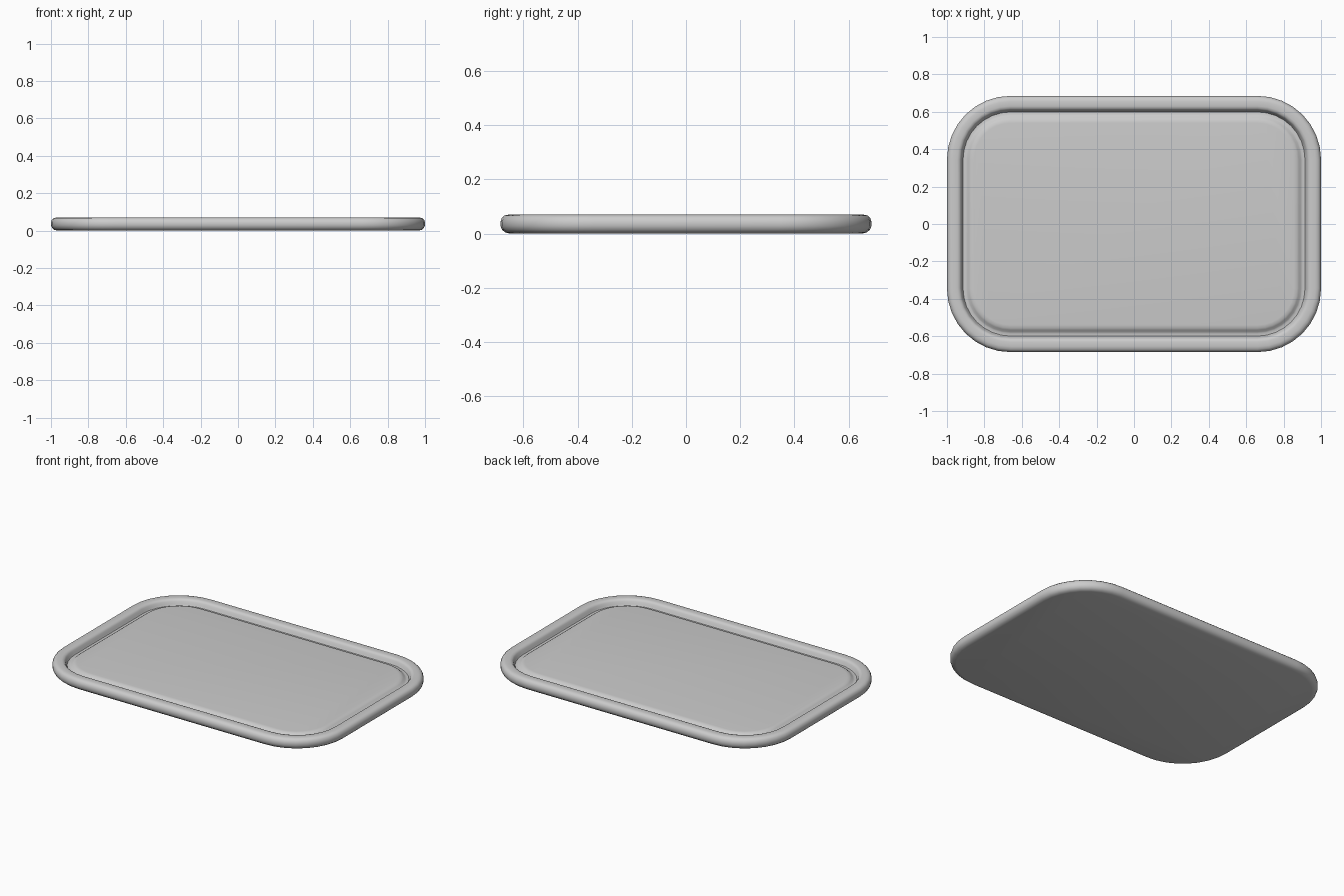
import bpy, bmesh, math

if "Cube" in bpy.data.objects:
    bpy.data.objects.remove(bpy.data.objects["Cube"])

HX, HY, R, SEG = 1.0, 0.685, 0.34, 8


def ring(inset):
    # Rounded rectangle outline, moved inward by inset
    pts = []
    r = R - inset
    for k, (sx, sy) in enumerate([(1, 1), (-1, 1), (-1, -1), (1, -1)]):
        for i in range(SEG + 1):
            a = math.pi / 2 * (k + i / SEG)
            pts.append((sx * (HX - R) + r * math.cos(a),
                        sy * (HY - R) + r * math.sin(a)))
    return pts


def lofted(name, profile):
    bm = bmesh.new()
    loops = [[bm.verts.new((x, y, z)) for x, y in ring(d)] for d, z in profile]
    n = len(loops[0])
    for a, b in zip(loops, loops[1:]):
        for i in range(n):
            j = (i + 1) % n
            bm.faces.new((a[i], a[j], b[j], b[i]))
    bm.faces.new(loops[0][::-1])
    bm.faces.new(loops[-1])
    bmesh.ops.recalc_face_normals(bm, faces=bm.faces)
    me = bpy.data.meshes.new(name)
    bm.to_mesh(me)
    bm.free()
    ob = bpy.data.objects.new(name, me)
    bpy.context.collection.objects.link(ob)
    bpy.context.view_layer.objects.active = ob
    ob.select_set(True)
    bpy.ops.object.shade_smooth_by_angle(angle=math.radians(40))
    return ob


# Board: flat base, rounded rim, channel, raised centre panel
lofted("tray_board", [
    (0.035, 0.0), (0.018, 0.004), (0.006, 0.014), (0.0, 0.028),
    (0.0, 0.044), (0.005, 0.058), (0.015, 0.067), (0.03, 0.07),
    (0.055, 0.07), (0.067, 0.067), (0.075, 0.058), (0.080, 0.045),
    (0.086, 0.034), (0.100, 0.034), (0.108, 0.038), (0.118, 0.047),
    (0.128, 0.053), (0.145, 0.055),
])
